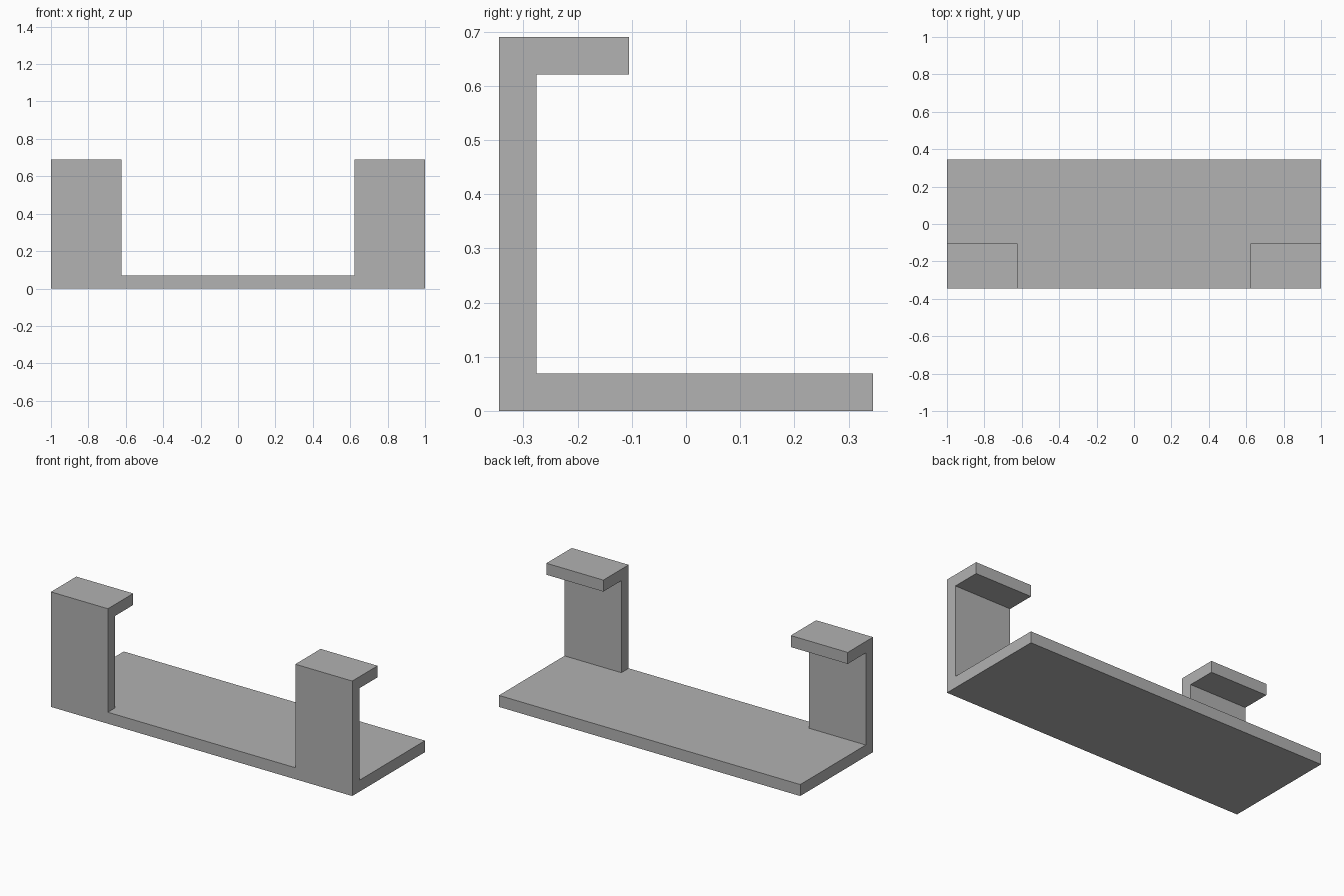
import bpy
import bmesh
from mathutils import Matrix, Vector

cube = bpy.data.objects.get("Cube")
if cube:
    bpy.data.objects.remove(cube, do_unlink=True)

LENGTH, DEPTH, HEIGHT = 2.0, 0.69, 0.69
THICK = 0.069          # wall thickness used throughout
INNER_X = 0.622        # inner side of each upright
LIP_DEPTH = 0.24       # front-to-back size of each top lip
FRONT = -DEPTH / 2
WALL_BACK = FRONT + THICK

grey = bpy.data.materials.new("plain grey")
grey.use_nodes = True
colour = (0.445, 0.445, 0.445, 1)
grey.diffuse_color = colour
grey.node_tree.nodes["Principled BSDF"].inputs["Base Color"].default_value = colour

bm = bmesh.new()


def slice_at(point, normal):
    bmesh.ops.bisect_plane(bm, geom=bm.verts[:] + bm.edges[:] + bm.faces[:],
                           plane_co=point, plane_no=normal)


def pull(faces, offset):
    """Extrude each face by an offset and return the new end faces."""
    ends = []
    for face in faces:
        new = bmesh.ops.extrude_discrete_faces(bm, faces=[face])["faces"]
        bmesh.ops.translate(bm, verts=new[0].verts[:], vec=offset)
        ends += new
    return ends


# Base plate, divided where the uprights rise
bmesh.ops.create_cube(bm, size=1, matrix=Matrix.Translation((0, 0, THICK / 2))
                      @ Matrix.Diagonal((LENGTH, DEPTH, THICK, 1)))
for side in (-1, 1):
    slice_at((side * INNER_X, 0, 0), (1, 0, 0))
slice_at((0, WALL_BACK, 0), (0, 1, 0))

# Uprights at the two front corners, with a separate top section
tops = [f for f in bm.faces if f.normal.z > 0.9
        and abs(f.calc_center_median().x) > INNER_X
        and f.calc_center_median().y < WALL_BACK]
tops = pull(tops, Vector((0, 0, HEIGHT - 2 * THICK)))
pull(tops, Vector((0, 0, THICK)))

# Lips reaching backward from the top sections
bm.normal_update()
backs = [f for f in bm.faces if f.normal.y > 0.9
         and f.calc_center_median().z > HEIGHT - THICK]
pull(backs, Vector((0, LIP_DEPTH - THICK, 0)))

# Merge coplanar pieces into clean flat faces
bmesh.ops.dissolve_limit(bm, angle_limit=0.01, verts=bm.verts[:], edges=bm.edges[:])
bmesh.ops.recalc_face_normals(bm, faces=bm.faces[:])

mesh = bpy.data.meshes.new("bracket_tray")
bm.to_mesh(mesh)
bm.free()
mesh.materials.append(grey)
tray = bpy.data.objects.new("bracket_tray", mesh)
bpy.context.collection.objects.link(tray)
